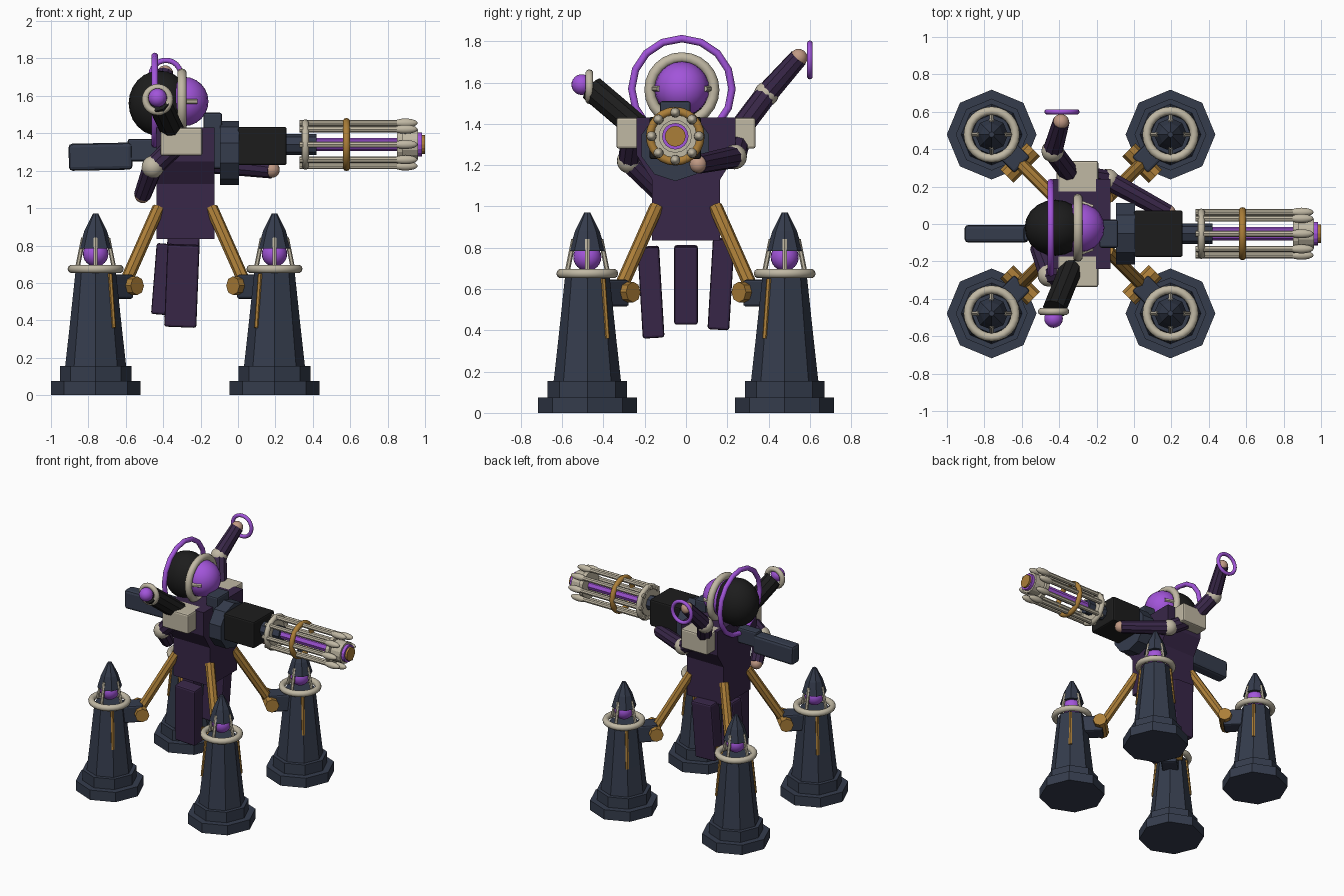
import bpy, bmesh, math
from mathutils import Vector, Matrix

cube = bpy.data.objects.get("Cube")
if cube:
    bpy.data.objects.remove(cube, do_unlink=True)


def material(name, r, g, b):
    m = bpy.data.materials.new(name)
    m.use_nodes = True
    m.diffuse_color = (r, g, b, 1)
    m.node_tree.nodes["Principled BSDF"].inputs["Base Color"].default_value = (r, g, b, 1)
    return m


NAVY = material("navy", .035, .045, .073)
PLUM = material("dark plum", .040, .020, .065)
VIOLET = material("bright violet", .36, .09, .70)
CREAM = material("cream", .53, .48, .37)
GOLD = material("gold", .41, .21, .04)
BLACK = material("black", .012, .012, .012)
SKIN = material("skin", .53, .32, .23)


def finish(name, bm, mat, smooth=False):
    bmesh.ops.recalc_face_normals(bm, faces=bm.faces[:])
    for f in bm.faces:
        f.smooth = smooth
    me = bpy.data.meshes.new(name)
    bm.to_mesh(me)
    bm.free()
    me.materials.append(mat)
    ob = bpy.data.objects.new(name, me)
    bpy.context.collection.objects.link(ob)
    return ob


def box(name, loc, size, mat, rot=(0, 0, 0), bevel=.012):
    bm = bmesh.new()
    bmesh.ops.create_cube(bm, size=1)
    bmesh.ops.scale(bm, vec=size, verts=bm.verts[:])
    if bevel:
        bmesh.ops.bevel(bm, geom=bm.edges[:], offset=bevel, segments=2, affect='EDGES', profile=.5)
    ob = finish(name, bm, mat)
    ob.location, ob.rotation_euler = loc, rot
    return ob


def tube(name, a, b, r, mat, sides=8, r2=None):
    a, b = Vector(a), Vector(b)
    d = b - a
    bm = bmesh.new()
    bmesh.ops.create_cone(bm, cap_ends=True, segments=sides, radius1=r,
                          radius2=r if r2 is None else r2, depth=d.length)
    turn = Matrix.Translation((a + b) / 2) @ d.to_track_quat('Z', 'Y').to_matrix().to_4x4()
    bmesh.ops.transform(bm, matrix=turn, verts=bm.verts[:])
    return finish(name, bm, mat)


def ball(name, loc, size, mat):
    bm = bmesh.new()
    bmesh.ops.create_uvsphere(bm, u_segments=20, v_segments=12, radius=1)
    bmesh.ops.scale(bm, vec=size if isinstance(size, tuple) else (size,) * 3, verts=bm.verts[:])
    ob = finish(name, bm, mat, True)
    ob.location = loc
    return ob


def ring(name, loc, major, minor, mat, axis='Z', sides=24):
    rot = {'X': (0, math.pi / 2, 0), 'Y': (math.pi / 2, 0, 0), 'Z': (0, 0, 0)}[axis]
    bpy.ops.mesh.primitive_torus_add(location=loc, rotation=rot, major_radius=major,
                                     minor_radius=minor, major_segments=sides, minor_segments=10)
    ob = bpy.context.object
    ob.name = name
    ob.data.materials.append(mat)
    bpy.ops.object.shade_smooth()
    return ob


def lathe(name, loc, profile, mat, sides=8):
    bm = bmesh.new()
    rows = [[bm.verts.new((r * math.cos(2 * math.pi * i / sides), r * math.sin(2 * math.pi * i / sides), z))
             for i in range(sides)] for r, z in profile]
    for lo, hi in zip(rows, rows[1:]):
        for i in range(sides):
            j = (i + 1) % sides
            bm.faces.new((lo[i], lo[j], hi[j], hi[i]))
    bm.faces.new(rows[0])
    bm.faces.new(rows[-1])
    ob = finish(name, bm, mat)
    ob.location = loc
    return ob


def prism(name, outline, x0, x1, mat):
    bm = bmesh.new()
    face = bm.faces.new([bm.verts.new((x0, y, z)) for y, z in outline])
    out = bmesh.ops.extrude_face_region(bm, geom=[face])
    moved = [v for v in out["geom"] if isinstance(v, bmesh.types.BMVert)]
    bmesh.ops.translate(bm, vec=(x1 - x0, 0, 0), verts=moved)
    return finish(name, bm, mat)


# Four lighthouse feet with lamps, joined to the torso by gold struts
MID = -.283
for sx in (-1, 1):
    for sy in (-1, 1):
        base = Vector((MID + sx * .478, sy * .478, 0))
        inward = Vector((-sx, -sy, 0)).normalized()
        side = Vector((-sy, sx, 0)).normalized()
        lathe("tower", base, [(.24, 0), (.24, .075), (.192, .075), (.192, .155), (.163, .155),
                              (.14, .36), (.108, .66)], NAVY)
        ring("tower_gallery", base + Vector((0, 0, .675)), .127, .023, CREAM)
        ball("lamp", base + Vector((0, 0, .755)), .068, VIOLET)
        lathe("tower_roof", base, [(.088, .785), (.06, .88), (.015, .97)], NAVY)
        for k in range(4):
            d = Vector((math.cos(k * math.pi / 2), math.sin(k * math.pi / 2), 0))
            tube("lamp_post", base + d * .1 + Vector((0, 0, .67)),
                 base + d * .066 + Vector((0, 0, .84)), .012, CREAM, 6)
        for s in (-1, 1):
            tube("tower_stripe", base + side * s * .136 + Vector((0, 0, .36)),
                 base + side * s * .108 + Vector((0, 0, .65)), .013, GOLD, 6)
        hub = base + inward * .215 + Vector((0, 0, .585))
        box("tower_bracket", base + inward * .15 + Vector((0, 0, .58)), (.16, .12, .13), NAVY,
            (0, 0, math.atan2(inward.y, inward.x)))
        tube("strut_hinge", hub - side * .1, hub + side * .1, .05, GOLD)
        tube("strut", hub, base + inward * .475 + Vector((0, 0, 1.0)), .034, GOLD)

# Torso and hanging robe panels
half = [(.165, .835), (.165, 1.13), (.24, 1.25), (.24, 1.43)]
prism("torso", half + [(-y, z) for y, z in reversed(half)], -.435, -.125, PLUM)
for s in (-1, 1):
    box("side_panel", (-.3, s * .17, .585 + (.04 if s > 0 else 0)), (.172, .105, .44), PLUM,
        (-s * .06, .04, 0))
    box("shoulder_pad", (-.303, s * .25, 1.355), (.225, .175, .15), CREAM)
box("back_panel", (-.4, 0, .62), (.1, .115, .38), PLUM, (0, .08, 0))

# Head, hood and halo
ball("face", (-.29, -.02, 1.57), .132, VIOLET)
ball("hood", (-.42, -.02, 1.56), (.165, .15, .175), BLACK)
ring("face_ring", (-.3, -.02, 1.565), .156, .026, CREAM, 'X')
ring("halo", (-.445, -.02, 1.57), .243, .018, VIOLET, 'X', 16)
for s in (-1, 1):
    tube("cheek_bar", (-.3, s * .14 - .02, 1.57), (-.22, s * .11 - .02, 1.57), .014, CREAM, 6)


def arm(name, shoulder, elbow, hand, r=.055):
    tube(name + "_upper", shoulder, elbow, r, PLUM, 10)
    tube(name + "_fore", elbow, hand, r, PLUM, 10, r * .85)
    ball(name + "_elbow", elbow, .06, CREAM)
    ball(name + "_hand", hand, .043, SKIN)


# Arms: a raised one holding a hoop, a dark cannon arm, and two lower ones
arm("raised_arm", (-.33, .25, 1.36), (-.435, .39, 1.545), (-.39, .545, 1.72))
ring("hand_hoop", (-.385, .6, 1.71), .08, .014, VIOLET, 'Y')
tube("cannon_arm", (-.33, -.22, 1.37), (-.425, -.455, 1.57), .065, BLACK, 10)
ring("cannon_rim", (-.43, -.468, 1.58), .065, .019, CREAM, 'Y')
ball("cannon_orb", (-.43, -.505, 1.59), .05, VIOLET)
arm("back_arm", (-.34, -.26, 1.33), (-.455, -.275, 1.22), (-.51, -.13, 1.07))
arm("front_arm", (-.28, .26, 1.33), (-.14, .235, 1.24), (.18, .06, 1.205))

# Gun: stock, receiver and housing
GY, GZ = -.052, 1.34
box("gun_stock", (-.735, GY, 1.275), (.34, .095, .145), NAVY, (0, -.02, 0), .02)
box("stock_neck", (-.47, GY, 1.31), (.24, .075, .12), NAVY)
box("receiver_block", (-.135, GY, 1.36), (.1, .15, .3), NAVY)
tube("receiver_drum", (-.095, GY, 1.295), (.005, GY, 1.295), .172, NAVY, 10)
box("gun_housing", (.13, GY, 1.332), (.26, .25, .205), BLACK)


def along(name, x0, x1, r, mat, sides=16):
    return tube(name, (x0, GY, GZ), (x1, GY, GZ), r, mat, sides)


# Rotary barrel cage and muzzle
along("barrel_core", .25, .42, .055, NAVY, 8)
along("barrel_glow", .4, .9, .035, VIOLET, 8)
ring("cage_ring", (.36, GY, GZ), .115, .02, CREAM, 'X')
ring("cage_band", (.58, GY, GZ), .122, .02, GOLD, 'X')
along("rear_plate", .34, .365, .1, CREAM)
along("front_plate", .85, .88, .105, CREAM)
along("muzzle_hub", .87, .962, .08, CREAM)
along("muzzle_collar", .95, .985, .064, VIOLET)
along("muzzle_core", .95, 1.0, .05, GOLD)
for k in range(8):
    a = k * math.pi / 4
    y, z = GY + .115 * math.cos(a), GZ + .115 * math.sin(a)
    tube("cage_rod", (.33, y, z), (.9, y, z), .017, CREAM)
    ball("muzzle_prong", (.895, y, z), (.065, .024, .024), CREAM)
